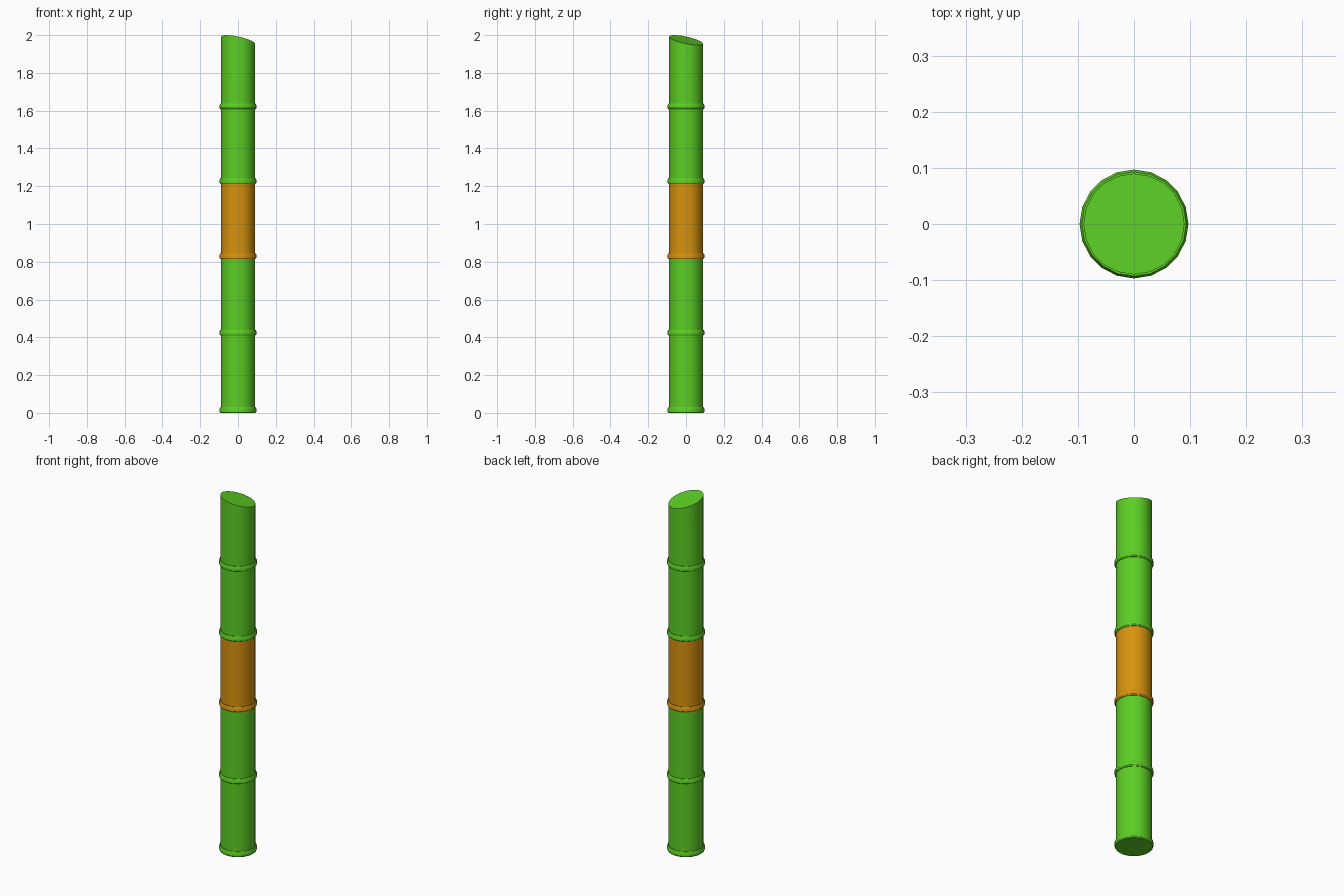
import bpy, bmesh, math

SIDES = 20
STEM_R, RING_R = 0.09, 0.097
RING_H = 0.03
JOINTS = [0.0, 0.41, 0.815, 1.212, 1.607]
TOP_MID, TOP_SLOPE = 1.9735, 0.208

if "Cube" in bpy.data.objects:
    bpy.data.objects.remove(bpy.data.objects["Cube"])


def make_material(name, rgb):
    mat = bpy.data.materials.new(name)
    mat.use_nodes = True
    mat.diffuse_color = (*rgb, 1)
    mat.node_tree.nodes["Principled BSDF"].inputs["Base Color"].default_value = (*rgb, 1)
    return mat


green = make_material("cane green", (0.107, 0.62, 0.018))
orange = make_material("band orange", (0.68, 0.29, 0.004))


def lathe(name, profile, mat, slanted=False):
    """Spin (radius, height) points round z, closing both ends."""
    bm = bmesh.new()
    rows = []
    for i, (r, z) in enumerate(profile):
        row = []
        for k in range(SIDES):
            a = math.tau * k / SIDES
            x, y = r * math.cos(a), r * math.sin(a)
            # The last row may follow the diagonal cut
            cut = TOP_SLOPE * (x + y) if slanted and i == len(profile) - 1 else 0
            row.append(bm.verts.new((x, y, z - cut)))
        rows.append(row)
    for low, high in zip(rows, rows[1:]):
        for k in range(SIDES):
            n = (k + 1) % SIDES
            bm.faces.new((low[k], low[n], high[n], high[k]))
    bm.faces.new(rows[0][::-1])
    bm.faces.new(rows[-1])
    mesh = bpy.data.meshes.new(name)
    bm.to_mesh(mesh)
    bm.free()
    mesh.materials.append(mat)
    obj = bpy.data.objects.new(name, mesh)
    bpy.context.collection.objects.link(obj)
    bpy.ops.object.select_all(action="DESELECT")
    obj.select_set(True)
    bpy.context.view_layer.objects.active = obj
    bpy.ops.object.shade_smooth_by_angle(angle=math.radians(30))


# Each segment: a bevelled joint ring with a straight stem above it
for i, z in enumerate(JOINTS):
    last = i == len(JOINTS) - 1
    mat = orange if i == 2 else green
    top = TOP_MID if last else JOINTS[i + 1] + 0.004
    lip = RING_R - 0.004
    ring = [(lip, z), (RING_R, z + 0.006), (RING_R, z + RING_H - 0.008), (lip, z + RING_H)]
    lathe(f"joint_ring_{i + 1}", ring, mat)
    lathe(f"stem_{i + 1}", [(STEM_R, z + 0.004), (STEM_R, top)], mat, slanted=last)
